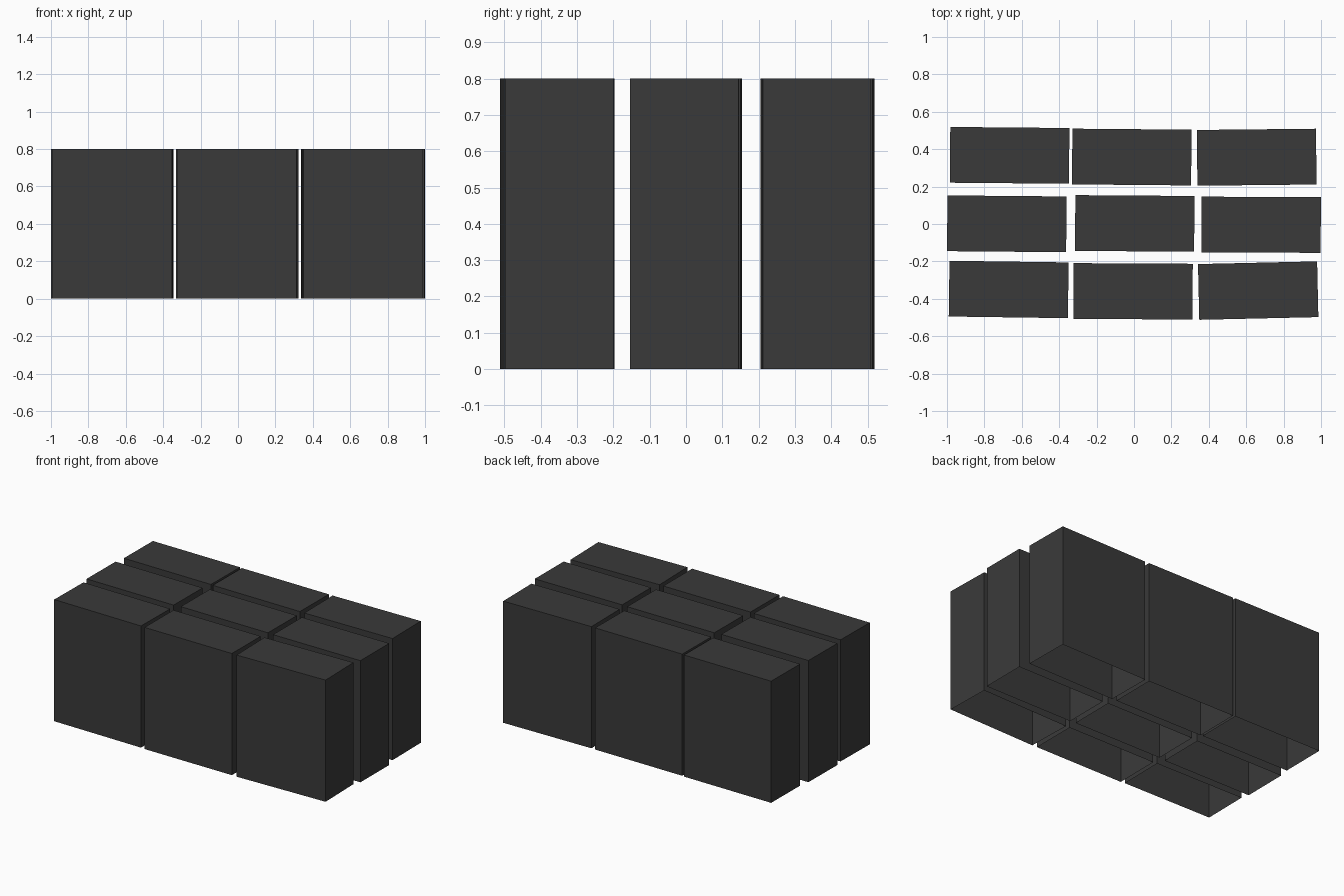
import bpy, bmesh, math
from mathutils import Matrix

cube = bpy.data.objects.get("Cube")
if cube:
    bpy.data.objects.remove(cube, do_unlink=True)

LENGTH, DEPTH, HEIGHT = 0.637, 0.298, 0.8

charcoal = bpy.data.materials.new("charcoal")
charcoal.use_nodes = True
colour = (0.042, 0.042, 0.042, 1)
charcoal.diffuse_color = colour
charcoal.node_tree.nodes["Principled BSDF"].inputs["Base Color"].default_value = colour


def make_block(name, x, y, turn):
    """Thin-skinned block, open underneath, slightly turned about z."""
    bm = bmesh.new()
    bmesh.ops.create_cube(bm, size=1, matrix=Matrix.Diagonal((LENGTH, DEPTH, HEIGHT, 1)))
    bmesh.ops.delete(bm, geom=[f for f in bm.faces if f.normal.z < -0.5],
                     context='FACES_ONLY')
    mesh = bpy.data.meshes.new(name)
    bm.to_mesh(mesh)
    bm.free()
    mesh.materials.append(charcoal)
    block = bpy.data.objects.new(name, mesh)
    block.location = (x, y, HEIGHT / 2)
    block.rotation_euler.z = math.radians(turn)
    bpy.context.collection.objects.link(block)


# Three rows of three blocks, each set a little unevenly: x, y, turn in degrees
rows = {
    "front": [(-0.67, -0.35, -0.8), (-0.005, -0.36, -0.3), (0.664, -0.356, 1.3)],
    "middle": [(-0.68, 0.001, -0.5), (0.004, 0.003, -0.4), (0.68, -0.004, -0.2)],
    "back": [(-0.665, 0.367, -0.5), (-0.012, 0.358, -0.5), (0.656, 0.357, 0.6)],
}
for row, blocks in rows.items():
    for side, placement in zip(("right", "centre", "left"), blocks):
        make_block(f"{row}_{side}_block", *placement)
